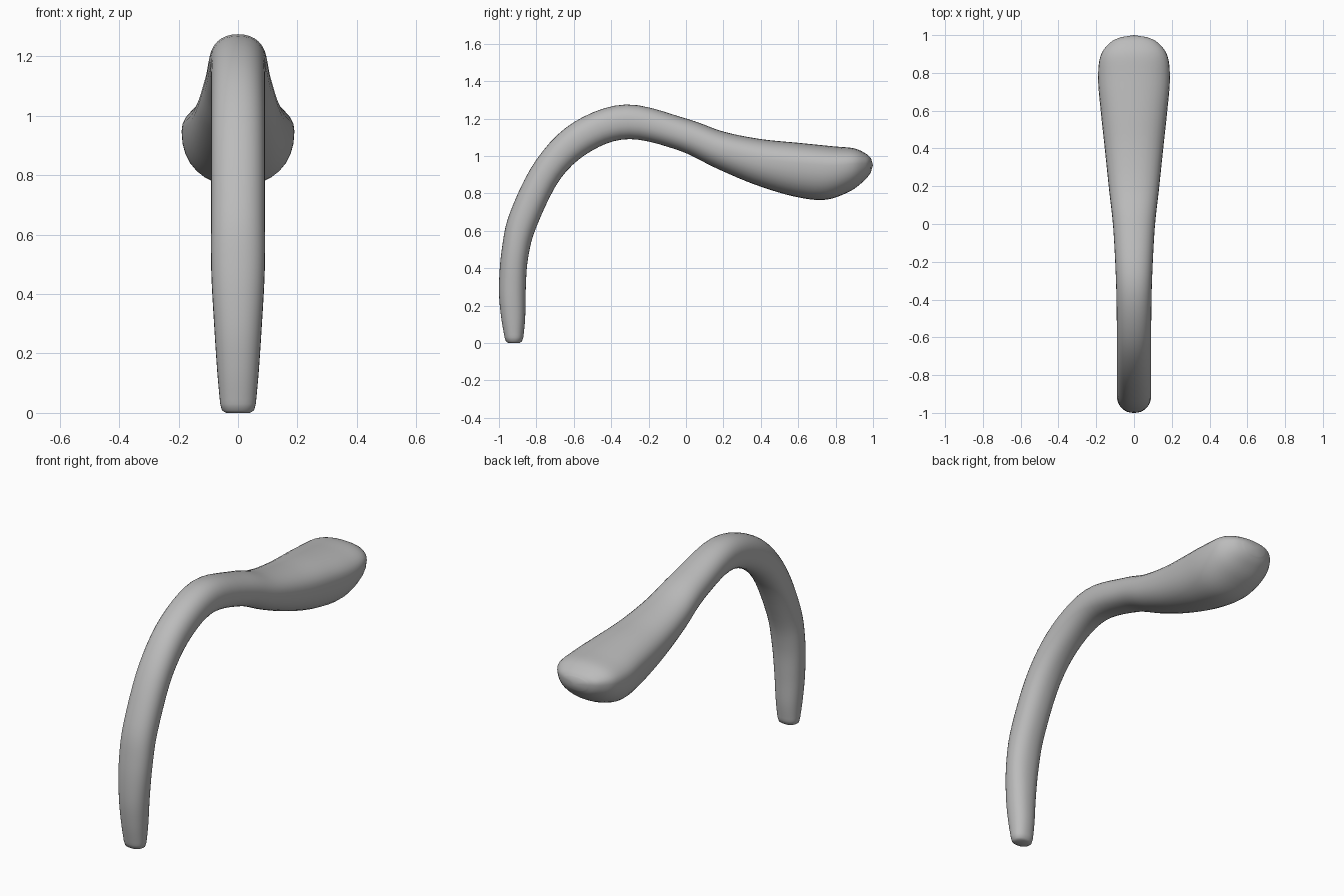
import bpy, bmesh, math
from mathutils import Vector

cube = bpy.data.objects.get("Cube")
if cube:
    bpy.data.objects.remove(cube, do_unlink=True)

SIDES = 32
STEPS = 5

# Cross-sections from foot to tip:
# outer edge (y, z), inner edge (y, z), half width
stations = [
    (-.97, .03, -.87, .03, .06),
    (-.99, .15, -.86, .13, .07),
    (-1, .3, -.857, .28, .08),
    (-.985, .5, -.845, .45, .09),
    (-.94, .7, -.8, .62, .091),
    (-.8, .98, -.67, .88, .091),
    (-.6, 1.18, -.5, 1.03, .091),
    (-.32, 1.275, -.3, 1.09, .095),
    (0, 1.2, -.04, 1.03, .11),
    (.2, 1.13, .16, .935, .132),
    (.4, 1.09, .36, .85, .153),
    (.6, 1.07, .57, .785, .175),
    (.78, 1.052, .74, .765, .19),
    (.9, 1.04, .875, .81, .177),
    (.965, 1.01, .955, .87, .125),
    (.99, .985, .987, .91, .07),
]


def blend(a, b, c, d, t):
    """Smooth spline value between b and c."""
    return b + t / 2 * (c - a + t * (2*a - 5*b + 4*c - d + t * (3*(b - c) + d - a)))


def refine(rows):
    """Insert in-between sections along the body."""
    last = len(rows) - 1
    result = []
    for i in range(last):
        four = [rows[min(max(i + k, 0), last)] for k in (-1, 0, 1, 2)]
        for s in range(STEPS):
            result.append([blend(*values, s / STEPS) for values in zip(*four)])
    result.append(rows[last])
    return result


def power(value, exponent):
    return math.copysign(abs(value) ** exponent, value)


def add_ring(bm, row):
    """Rounded section, widest nearer the top on the bulbous end."""
    outer, inner = Vector((0, row[0], row[1])), Vector((0, row[2], row[3]))
    rise = min(max(row[0] / .7, 0), 1)
    widest = inner.lerp(outer, .5 + .14 * rise)
    ring = []
    for i in range(SIDES):
        angle = math.tau * i / SIDES
        c, s = power(math.cos(angle), .9), power(math.sin(angle), .9)
        point = widest.lerp(outer if s > 0 else inner, abs(s))
        ring.append(bm.verts.new((row[4] * c, point.y, point.z)))
    return ring


bm = bmesh.new()
# Small rounded rim under the foot, then the whole sweep
foot = [(-.95, 0, -.89, 0, .04), (-.963, .008, -.877, .008, .054)]
rings = [add_ring(bm, row) for row in foot + refine(stations)]
for low, high in zip(rings, rings[1:]):
    for i in range(SIDES):
        j = (i + 1) % SIDES
        bm.faces.new((low[i], low[j], high[j], high[i]))

# Flat foot and rounded tip
bm.faces.new(rings[0])
tip = bm.verts.new((0, 1, .95))
for i in range(SIDES):
    bm.faces.new((rings[-1][i], rings[-1][(i + 1) % SIDES], tip))
bmesh.ops.recalc_face_normals(bm, faces=bm.faces)

mesh = bpy.data.meshes.new("curved_handle")
bm.to_mesh(mesh)
bm.free()
handle = bpy.data.objects.new("curved_handle", mesh)
bpy.context.collection.objects.link(handle)
for face in mesh.polygons:
    face.use_smooth = True

# Plain grey finish
grey = bpy.data.materials.new("plain_grey")
grey.use_nodes = True
colour = (.5, .5, .5, 1)
grey.diffuse_color = colour
grey.node_tree.nodes["Principled BSDF"].inputs["Base Color"].default_value = colour
mesh.materials.append(grey)
